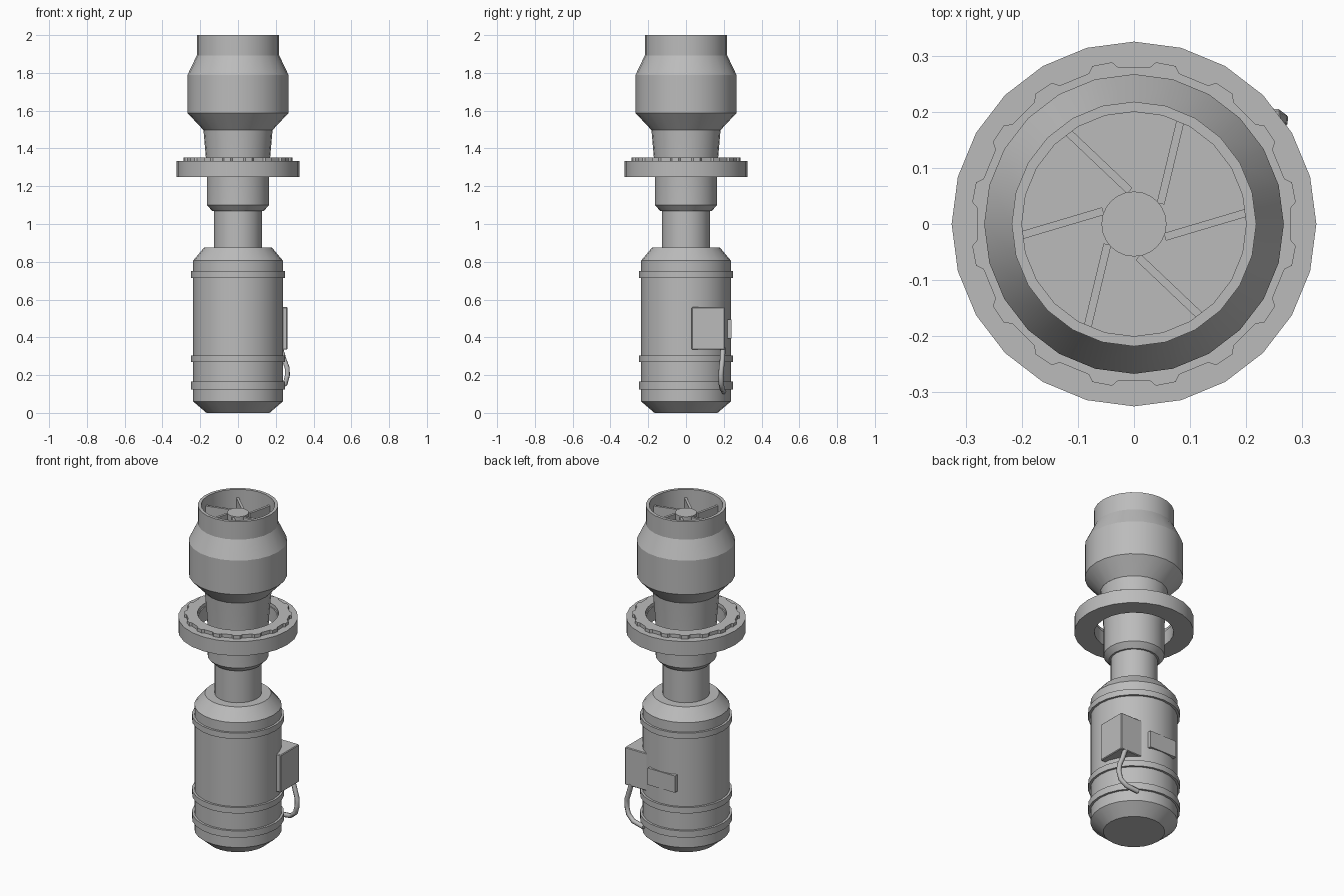
import bpy, bmesh, math
from mathutils import Vector, Matrix

cube = bpy.data.objects.get("Cube")
if cube:
    bpy.data.objects.remove(cube, do_unlink=True)

SIDES = 24
grey = bpy.data.materials.new("plain_grey")
grey.use_nodes = True
colour = (0.5, 0.5, 0.5, 1)
grey.diffuse_color = colour
grey.node_tree.nodes["Principled BSDF"].inputs["Base Color"].default_value = colour


def finish(name, bm, smooth=True):
    bmesh.ops.recalc_face_normals(bm, faces=bm.faces)
    mesh = bpy.data.meshes.new(name)
    bm.to_mesh(mesh)
    bm.free()
    obj = bpy.data.objects.new(name, mesh)
    bpy.context.collection.objects.link(obj)
    mesh.materials.append(grey)
    if smooth:
        bpy.ops.object.select_all(action='DESELECT')
        obj.select_set(True)
        bpy.context.view_layer.objects.active = obj
        bpy.ops.object.shade_smooth_by_angle(angle=math.radians(25))
    return obj


def lathe(name, profile, closed=False):
    """Revolve (radius, height) points; open profiles get end caps."""
    bm = bmesh.new()
    rings = []
    for r, z in profile:
        rings.append([bm.verts.new((r * math.cos(math.tau * i / SIDES),
                                    r * math.sin(math.tau * i / SIDES), z))
                      for i in range(SIDES)])
    pairs = list(zip(rings, rings[1:]))
    if closed:
        pairs.append((rings[-1], rings[0]))
    for a, b in pairs:
        for i in range(SIDES):
            j = (i + 1) % SIDES
            bm.faces.new((a[i], a[j], b[j], b[i]))
    if not closed:
        bm.faces.new(rings[0])
        bm.faces.new(rings[-1])
    return finish(name, bm)


def block(name, low, high, turn=0, bevel=0):
    """Box between two corners, optionally turned about the z axis."""
    low, high = Vector(low), Vector(high)
    bm = bmesh.new()
    bmesh.ops.create_cube(bm, size=1)
    bmesh.ops.scale(bm, vec=high - low, verts=bm.verts)
    bmesh.ops.translate(bm, vec=(low + high) / 2, verts=bm.verts)
    if bevel:
        bmesh.ops.bevel(bm, geom=bm.edges[:], offset=bevel, segments=1, affect='EDGES')
    bmesh.ops.rotate(bm, matrix=Matrix.Rotation(turn, 3, 'Z'), verts=bm.verts)
    return finish(name, bm, smooth=False)


# Motor housing with raised bands
lathe("motor_housing", [(.167, 0), (.237, .06), (.237, .807), (.18, .875)])
for name, low, high in (("lower_band", .125, .165), ("middle_band", .27, .305),
                        ("upper_band", .715, .75)):
    lathe(name, [(.23, low), (.25, low), (.25, high), (.23, high)], closed=True)

# Column between motor and bowl
lathe("shaft_neck", [(.127, .86), (.127, 1.09)])
lathe("column", [(.137, 1.07), (.165, 1.1), (.165, 1.25), (.17, 1.35), (.184, 1.51)])

# Mounting flange
lathe("mounting_flange", [(.215, 1.248), (.325, 1.248), (.325, 1.333), (.215, 1.333)],
      closed=True)

# Toothed ring on the flange
bm = bmesh.new()
outline = []
TEETH = 16
for k in range(TEETH):
    mid = math.tau * (k + .5) / TEETH
    for along, r in ((-.027, .28), (-.018, .291), (.018, .291), (.027, .28)):
        a = mid + along / r
        outline.append((a, r))
columns = []
for a, r in outline:
    c, s = math.cos(a), math.sin(a)
    columns.append([bm.verts.new((q * c, q * s, z))
                    for q, z in ((.22, 1.33), (r, 1.33), (r, 1.353), (.22, 1.353))])
for i, a in enumerate(columns):
    b = columns[(i + 1) % len(columns)]
    for j in range(4):
        k = (j + 1) % 4
        bm.faces.new((a[j], a[k], b[k], b[j]))
finish("toothed_ring", bm, smooth=False)

# Bowl, open at the top with a recessed floor
lathe("bowl", [(.183, 1.497), (.267, 1.587), (.267, 1.79), (.218, 1.893),
               (.218, 2), (.2, 2), (.2, 1.86)])

# Impeller
lathe("impeller_hub", [(.058, 1.855), (.058, 1.955)])
start, end = Vector((.055, -.023)), Vector((.2, .02))
lean = math.atan2(end.y - start.y, end.x - start.x)
for k in range(6):
    blade = block(f"impeller_blade_{k + 1}", (0, -.007, 1.855),
                  ((end - start).length, .007, 1.95))
    blade.matrix_world = (Matrix.Rotation(math.tau * k / 6, 4, 'Z')
                          @ Matrix.Translation((start.x, start.y, 0))
                          @ Matrix.Rotation(lean, 4, 'Z'))

# Terminal box and nameplate on the motor
block("terminal_box", (.1, .03, .335), (.262, .205, .56), bevel=.004)
block("nameplate", (-.095, .2, .395), (.085, .241, .495))

# Cable from the box back into the motor
path = [(.225, .195, .345), (.243, .193, .285), (.26, .188, .24), (.262, .185, .2),
        (.25, .186, .155), (.215, .192, .125), (.14, .2, .112)]
curve = bpy.data.curves.new("cable_path", 'CURVE')
curve.dimensions = '3D'
curve.bevel_depth = .014
curve.bevel_resolution = 1
curve.use_fill_caps = True
spline = curve.splines.new('POLY')
spline.points.add(len(path) - 1)
for point, co in zip(spline.points, path):
    point.co = (*co, 1)
cable = bpy.data.objects.new("cable", curve)
bpy.context.collection.objects.link(cable)
curve.materials.append(grey)
